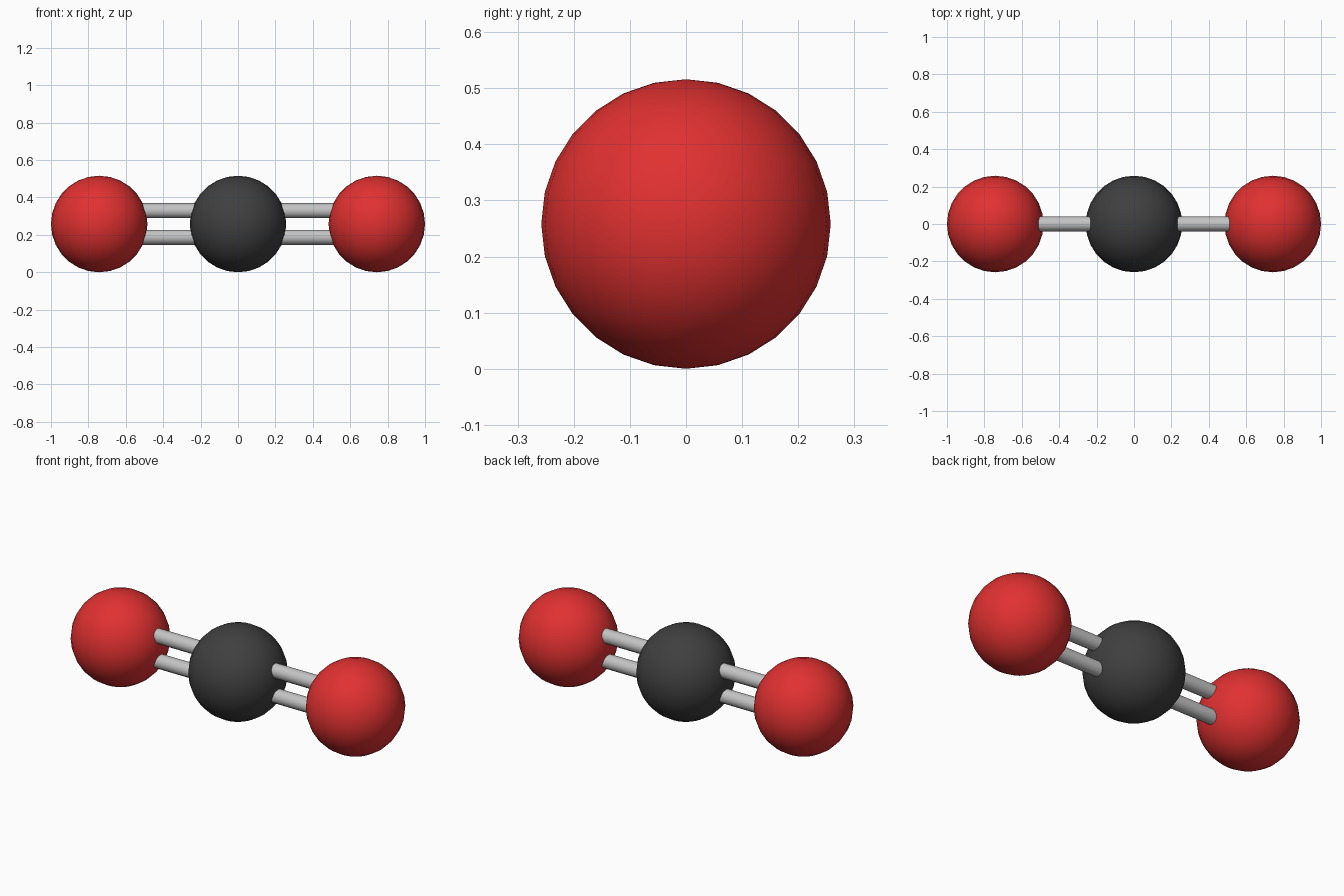
import bpy, math

if "Cube" in bpy.data.objects:
    bpy.data.objects.remove(bpy.data.objects["Cube"])

R, REACH, Z = 0.258, 0.742, 0.258      # atom radius, outer atom distance, centre height
BOND_R, BOND_GAP = 0.04, 0.071         # bond radius, offset from the axis


def material(name, rgb):
    m = bpy.data.materials.new(name)
    m.diffuse_color = (*rgb, 1)
    m.use_nodes = True
    m.node_tree.nodes["Principled BSDF"].inputs["Base Color"].default_value = m.diffuse_color
    return m


red = material("red", (0.75, 0.03, 0.03))
charcoal = material("charcoal", (0.05, 0.05, 0.05))
grey = material("light grey", (0.55, 0.55, 0.55))


def finish(name, mat):
    ob = bpy.context.object
    ob.name = name
    ob.data.materials.append(mat)
    bpy.ops.object.shade_smooth_by_angle(angle=math.radians(40))


def atom(name, x, mat):
    bpy.ops.mesh.primitive_uv_sphere_add(segments=28, ring_count=14, radius=R,
                                         location=(x, 0, Z))
    finish(name, mat)


def bond(name, x, z):
    bpy.ops.mesh.primitive_cylinder_add(vertices=16, radius=BOND_R, depth=REACH,
                                        location=(x, 0, z),
                                        rotation=(0, math.pi / 2, 0))
    finish(name, grey)


# Centre atom
atom("carbon_atom", 0, charcoal)

# Outer atoms, each joined by a double bond
for side, s in (("left", -1), ("right", 1)):
    atom(f"{side}_oxygen_atom", s * REACH, red)
    for level, k in (("lower", -1), ("upper", 1)):
        bond(f"{side}_{level}_bond", s * REACH / 2, Z + k * BOND_GAP)
